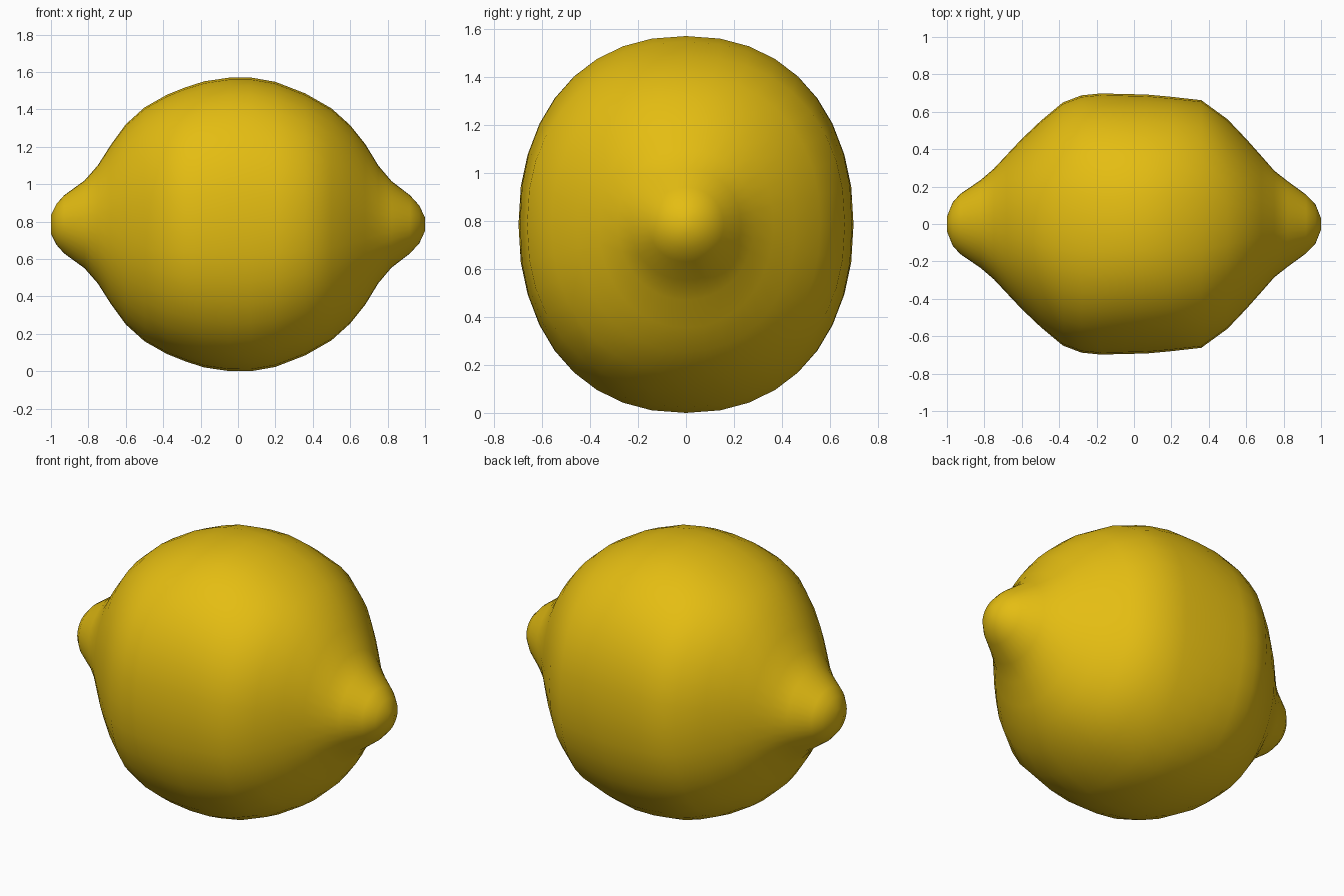
import bpy, bmesh, math

cube = bpy.data.objects.get("Cube")
if cube:
    bpy.data.objects.remove(cube, do_unlink=True)

# Peel colour
peel = bpy.data.materials.new("lemon yellow")
peel.use_nodes = True
color = (0.78, 0.51, 0.006, 1)
peel.diffuse_color = color
bsdf = peel.node_tree.nodes["Principled BSDF"]
bsdf.inputs["Base Color"].default_value = color
bsdf.inputs["Roughness"].default_value = 0.6

SIDES = 36
CENTRE = 0.785

# Stations along the fruit: position, half depth, half height
STATIONS = [
    (-1.0, 0.04, 0.05), (-0.97, 0.115, 0.11), (-0.93, 0.16, 0.155),
    (-0.82, 0.235, 0.235), (-0.75, 0.295, 0.315), (-0.68, 0.37, 0.425),
    (-0.6, 0.455, 0.535), (-0.5, 0.55, 0.625), (-0.38, 0.65, 0.693),
    (-0.28, 0.688, 0.733), (-0.18, 0.698, 0.765), (-0.05, 0.695, 0.784),
    (0.07, 0.692, 0.785), (0.2, 0.68, 0.762), (0.36, 0.662, 0.7),
    (0.5, 0.56, 0.62), (0.6, 0.455, 0.53), (0.68, 0.365, 0.43),
    (0.75, 0.285, 0.315), (0.82, 0.23, 0.232), (0.92, 0.157, 0.155),
    (0.97, 0.105, 0.1), (1.0, 0.03, 0.035)]


def ring(bm, x, depth, height):
    """Oval section, a little squarer where the flanks are flattened."""
    power = 2 / (2 + 0.22 * min(1, height / 0.7) ** 2)
    verts = []
    for i in range(SIDES):
        a = math.tau * i / SIDES
        c, s = math.cos(a), math.sin(a)
        y = math.copysign(abs(c) ** power, c) * depth
        z = math.copysign(abs(s) ** power, s) * height
        verts.append(bm.verts.new((x, y, CENTRE + z)))
    return verts


# Lemon body with its two nubs, lofted through the stations
bm = bmesh.new()
rings = [ring(bm, *station) for station in STATIONS]
for a, b in zip(rings, rings[1:]):
    for i in range(SIDES):
        j = (i + 1) % SIDES
        bm.faces.new((a[i], a[j], b[j], b[i]))
bm.faces.new(rings[0])
bm.faces.new(rings[-1])
bmesh.ops.recalc_face_normals(bm, faces=bm.faces)
for face in bm.faces:
    face.smooth = True

mesh = bpy.data.meshes.new("lemon")
bm.to_mesh(mesh)
bm.free()
mesh.materials.append(peel)
lemon = bpy.data.objects.new("lemon", mesh)
bpy.context.collection.objects.link(lemon)
